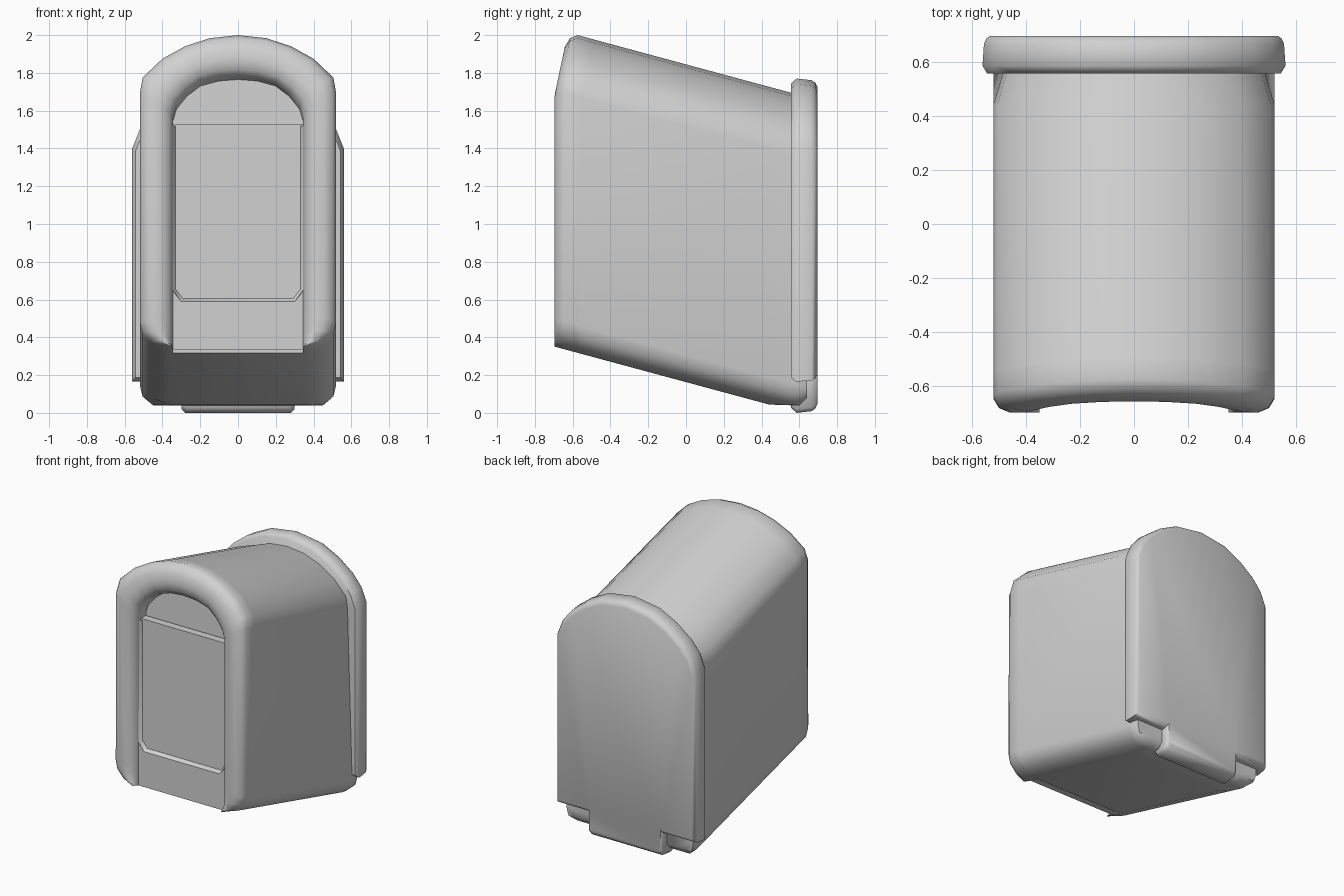
import bpy, bmesh, math

if "Cube" in bpy.data.objects:
    bpy.data.objects.remove(bpy.data.objects["Cube"], do_unlink=True)

grey = bpy.data.materials.new("plain grey")
grey.use_nodes = True
grey.diffuse_color = (0.64, 0.64, 0.64, 1)
grey.node_tree.nodes["Principled BSDF"].inputs["Base Color"].default_value = (0.64, 0.64, 0.64, 1)


def loft(name, rings, closed=True, cap=True, angle=50):
    """Bridge equal-length rings of points into one smooth-shaded object."""
    bm = bmesh.new()
    rows = [[bm.verts.new(p) for p in ring] for ring in rings]
    n = len(rows[0])
    for a, b in zip(rows, rows[1:]):
        for i in range(n if closed else n - 1):
            j = (i + 1) % n
            bm.faces.new((a[i], a[j], b[j], b[i]))
    if cap:
        bm.faces.new(rows[0])
        bm.faces.new(rows[-1])
    bmesh.ops.recalc_face_normals(bm, faces=bm.faces)
    mesh = bpy.data.meshes.new(name)
    bm.to_mesh(mesh)
    bm.free()
    mesh.materials.append(grey)
    obj = bpy.data.objects.new(name, mesh)
    bpy.context.collection.objects.link(obj)
    bpy.ops.object.select_all(action='DESELECT')
    obj.select_set(True)
    bpy.context.view_layer.objects.active = obj
    bpy.ops.object.shade_smooth_by_angle(angle=math.radians(angle))
    return obj


def mirrored(half):
    return half + [(-x, z) for x, z in reversed(half) if x > 0]


def extrude(name, outline, y0, y1):
    return loft(name, [[(x, y, z) for x, z in outline] for y in (y0, y1)])


def shear(y, z):
    return z - 0.27 * (y + 0.6)


def lean(z):
    return max(0, z - 1.65) * 0.2


# Matching outer and inner arch outlines, from lower right to the crown
OUTER = mirrored([(.36, .325), (.45, .355), (.505, .41), (.52, .47), (.52, 1.68), (.505, 1.77),
                  (.40, 1.875), (.28, 1.945), (.15, 1.99), (0, 2.007)])
INNER = mirrored([(.345, .325), (.345, .355), (.345, .41), (.345, .47), (.343, 1.56), (.325, 1.62),
                  (.27, 1.69), (.20, 1.745), (.10, 1.772), (0, 1.78)])


# Slanted housing, with narrowed shoulders near the back plate
def body_ring(y, shoulder=1, leaning=0, width=1, floor=0.04):
    ring = []
    for x, z in OUTER:
        yy = y + leaning * lean(z)
        ring.append((x * width * (shoulder if z > 1.6 else 1), yy, max(floor, shear(yy, z))))
    return ring


loft("housing", [body_ring(-.57, leaning=1), body_ring(.44), body_ring(.56, .93),
                 body_ring(.6, .93), body_ring(.64, .93, width=.97, floor=.08)])

# Rounded rim around the front opening, open at the bottom
PROFILE = [(0, -.56), (0, -.645), (.12, -.68), (.35, -.697),
           (.65, -.697), (.88, -.675), (1, -.64), (1, -.56)]
rim = []
for (ox, oz), (ix, iz) in zip(OUTER, INNER):
    ring = []
    for t, y in PROFILE:
        z = oz + (iz - oz) * t
        y += lean(z)
        ring.append((ox + (ix - ox) * t, y, shear(y, z)))
    rim.append(ring)
loft("front_rim", rim, angle=60)

# Sill below the window, recessed window panel and its thin bevelled frame
extrude("front_sill", [(-.35, .335), (.35, .335), (.35, .65), (.30, .59), (-.30, .59), (-.35, .65)],
        -.64, -.56)
extrude("window_panel", [(-.345, .55), (.345, .55), (.345, 1.53), (-.345, 1.53)], -.615, -.56)
frame_outer = mirrored([(.345, 1.52), (.345, .65), (.30, .59)])
frame_inner = mirrored([(.328, 1.52), (.328, .655), (.293, .608)])
loft("window_frame", [[(x, -.64, z) for x, z in frame_outer],
                      [(x, -.612, z) for x, z in frame_inner]], closed=False, cap=False)

# Arched back plate with a tab at the bottom
PLATE = mirrored([(.28, 0), (.30, .02), (.30, .165), (.56, .165), (.56, 1.4), (.52, 1.5),
                  (.45, 1.585), (.34, 1.67), (.20, 1.74), (0, 1.77)])
loft("back_plate", [[(x * s, y, .9 + (z - .9) * s) for x, z in PLATE]
                    for y, s in ((.557, .97), (.585, 1), (.665, .99), (.685, .975), (.695, .95))])
